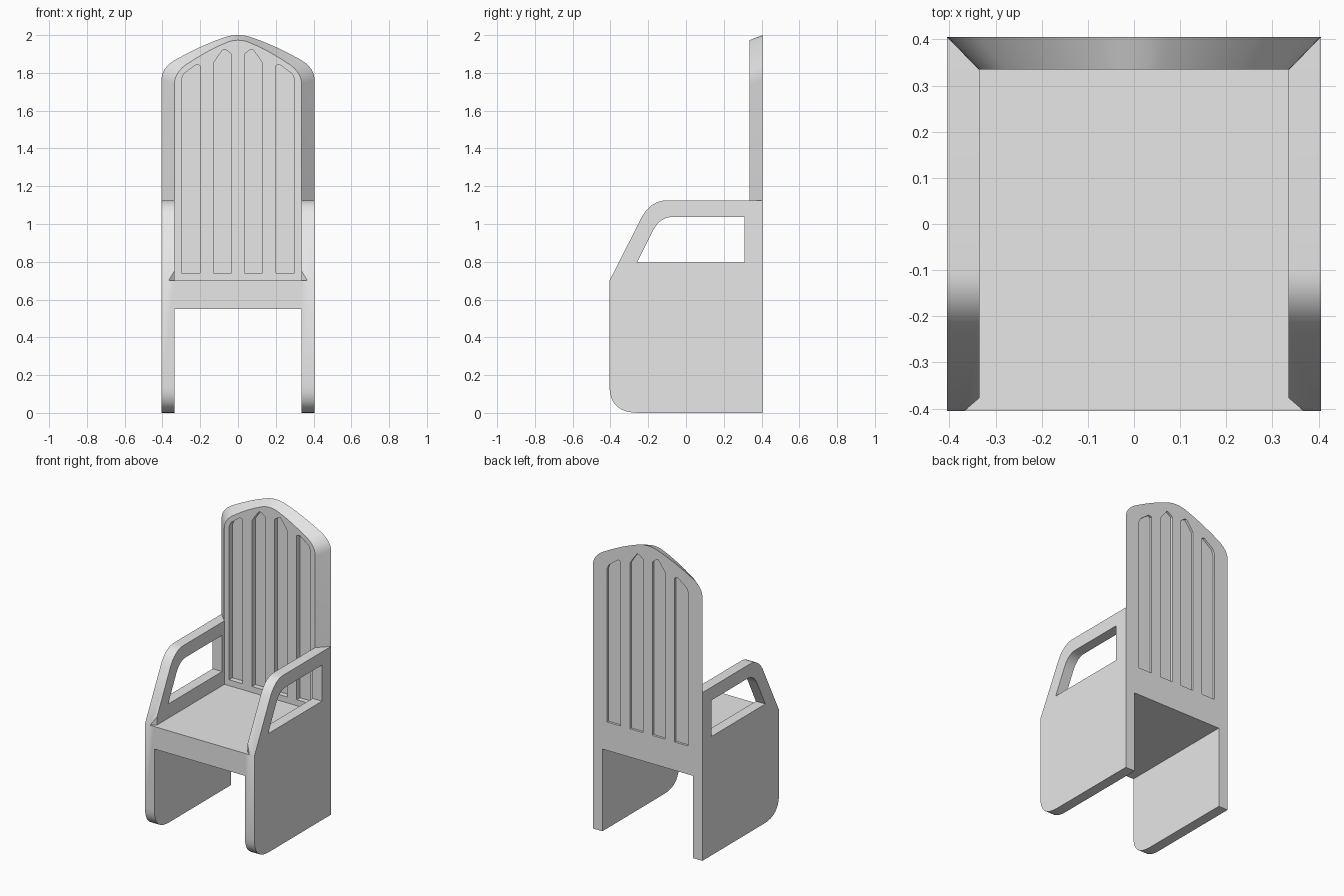
import bpy, bmesh, math
from mathutils import Vector

if "Cube" in bpy.data.objects:
    bpy.data.objects.remove(bpy.data.objects["Cube"])

HALF, INNER = 0.405, 0.335      # half width / inner face of the side panels
SEAT_LOW, SEAT_TOP, ARM_TOP = 0.55, 0.70, 1.125

grey = bpy.data.materials.new("light grey")
grey.diffuse_color = (0.8, 0.8, 0.8, 1)
grey.use_nodes = True
grey.node_tree.nodes["Principled BSDF"].inputs["Base Color"].default_value = grey.diffuse_color


def loft(bm, a, b):
    """Closed solid between two matching outlines."""
    va, vb = [bm.verts.new(p) for p in a], [bm.verts.new(p) for p in b]
    bm.faces.new(va)
    bm.faces.new(vb[::-1])
    n = len(va)
    for i in range(n):
        j = (i + 1) % n
        bm.faces.new((va[i], vb[i], vb[j], va[j]))


def solid(name, pairs):
    """Object made of one or more lofted outline pairs."""
    bm = bmesh.new()
    for a, b in pairs:
        loft(bm, a, b)
    bmesh.ops.recalc_face_normals(bm, faces=bm.faces)
    me = bpy.data.meshes.new(name)
    bm.to_mesh(me)
    bm.free()
    me.materials.append(grey)
    ob = bpy.data.objects.new(name, me)
    bpy.context.collection.objects.link(ob)
    return ob


def along_x(pts, x0, x1):
    return [(x0, y, z) for y, z in pts], [(x1, y, z) for y, z in pts]


def along_y(pts, y0, y1):
    return [(x, y0, z) for x, z in pts], [(x, y1, z) for x, z in pts]


def along_z(pts, z0, z1):
    return [(x, y, z0) for x, y in pts], [(x, y, z1) for x, y in pts]


def rounded(p, c, q, n=8):
    """Curve from p to q that rounds off the corner c."""
    p, c, q = Vector(p), Vector(c), Vector(q)
    ts = [i / n for i in range(n + 1)]
    return [tuple(p * (1 - t) ** 2 + c * 2 * t * (1 - t) + q * t * t) for t in ts]


def activate(ob):
    bpy.ops.object.select_all(action='DESELECT')
    ob.select_set(True)
    bpy.context.view_layer.objects.active = ob


def cut(ob, cutter):
    mod = ob.modifiers.new("cut", 'BOOLEAN')
    mod.operation, mod.solver, mod.object = 'DIFFERENCE', 'EXACT', cutter
    activate(ob)
    bpy.ops.object.modifier_apply(modifier=mod.name)
    bpy.data.objects.remove(cutter)


def smooth(ob):
    activate(ob)
    bpy.ops.object.shade_smooth_by_angle(angle=math.radians(30))


# Side panels: leg and armrest in one profile, with an opening under the arm
side = (rounded((-HALF, 0.14), (-HALF, 0), (-0.25, 0))
        + [(HALF, 0), (HALF, ARM_TOP)]
        + rounded((-0.10, ARM_TOP), (-0.19, ARM_TOP), (-0.24, 1.025))
        + [(-HALF, SEAT_TOP)])
opening = ([(-0.26, 0.795), (0.31, 0.795), (0.31, 1.037)]
           + rounded((-0.07, 1.037), (-0.138, 1.037), (-0.175, 0.965)))
for s, label in ((-1, "left"), (1, "right")):
    panel = solid(label + "_side_panel", [along_x(side, s * INNER, s * HALF)])
    cut(panel, solid("opening_cutter", [along_x(opening, s * 0.3, s * 0.45)]))
    # chamfered inner front corner just above the seat
    corner = [(s * 0.315, -0.36), (s * 0.315, -0.45), (s * 0.42, -0.45)]
    cut(panel, solid("corner_cutter", [along_z(corner, SEAT_TOP, 0.9)]))
    smooth(panel)

# Seat slab
seat = [(-INNER, SEAT_LOW), (INNER, SEAT_LOW), (INNER, SEAT_TOP), (-INNER, SEAT_TOP)]
solid("seat", [along_y(seat, -HALF, HALF)])

# Backrest: arched board that tapers towards the front
arch = (rounded((HALF, 1.765), (HALF, 1.825), (0.335, 1.868), 6)
        + [(0.27, 1.903), (0.20, 1.937), (0.135, 1.965)]
        + rounded((0.075, 1.987), (0.04, 2.0), (0, 2.0), 4))
back_half = [(INNER, SEAT_TOP), (INNER, ARM_TOP), (HALF, ARM_TOP)] + arch
front_half = ([(INNER, SEAT_TOP), (INNER, ARM_TOP), (INNER + 0.002, ARM_TOP)]
              + [(x * 0.832, z - 0.027) for x, z in arch])


def mirrored(half):
    return half + [(-x, z) for x, z in half[-2::-1]]


backrest = solid("backrest", [([(x, INNER, z) for x, z in mirrored(front_half)],
                               [(x, HALF, z) for x, z in mirrored(back_half)])])

# Pointed grooves sunk into both faces of the backrest
inner_slot = [(0.035, 0.74), (0.13, 0.74), (0.13, 1.85), (0.115, 1.875),
              (0.078, 1.925), (0.06, 1.92), (0.035, 1.90)]
outer_slot = [(0.20, 0.74), (0.30, 0.74), (0.30, 1.765), (0.287, 1.795),
              (0.22, 1.845), (0.20, 1.838)]
for y0, y1 in ((0.30, 0.37), (0.39, 0.45)):
    grooves = [along_y([(s * x, z) for x, z in slot], y0, y1)
               for slot in (inner_slot, outer_slot) for s in (-1, 1)]
    cut(backrest, solid("groove_cutter", grooves))
smooth(backrest)
